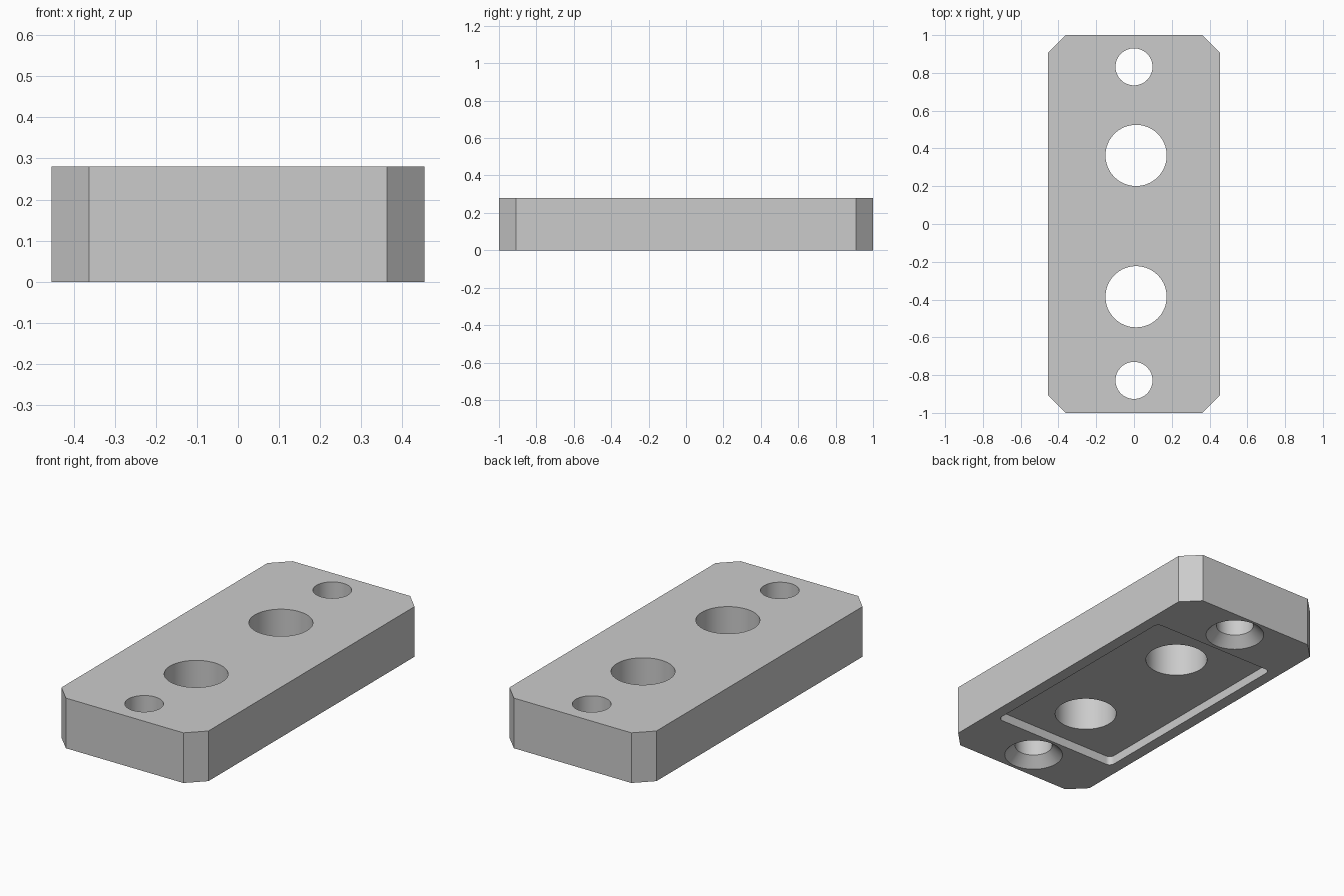
import bpy
import bmesh
from math import sin, cos, pi

cube = bpy.data.objects.get("Cube")
if cube:
    bpy.data.objects.remove(cube, do_unlink=True)

grey = bpy.data.materials.new("plain grey")
grey.use_nodes = True
colour = (0.6, 0.6, 0.6, 1)
grey.diffuse_color = colour
grey.node_tree.nodes["Principled BSDF"].inputs["Base Color"].default_value = colour


def cornered_rect(hx, hy, r, steps):
    """Rectangle with cut corners (one step) or rounded corners (more steps)."""
    points = []
    for i, (sx, sy) in enumerate([(1, 1), (-1, 1), (-1, -1), (1, -1)]):
        for k in range(steps + 1):
            a = (i + k / steps) * pi / 2
            points.append((sx * (hx - r) + r * cos(a), sy * (hy - r) + r * sin(a)))
    return points


def circle(x, y, r, n=64):
    return [(x + r * cos(2 * pi * k / n), y + r * sin(2 * pi * k / n)) for k in range(n)]


def loft(name, sections):
    """Closed solid through a stack of (outline, height) sections."""
    bm = bmesh.new()
    rings = [[bm.verts.new((x, y, z)) for x, y in outline] for outline, z in sections]
    n = len(rings[0])
    for low, high in zip(rings, rings[1:]):
        for i in range(n):
            j = (i + 1) % n
            bm.faces.new((low[i], low[j], high[j], high[i]))
    bm.faces.new(rings[0][::-1])
    bm.faces.new(rings[-1])
    mesh = bpy.data.meshes.new(name)
    bm.to_mesh(mesh)
    bm.free()
    mesh.materials.append(grey)
    obj = bpy.data.objects.new(name, mesh)
    bpy.context.collection.objects.link(obj)
    return obj


# Block with chamfered vertical corners
height = 0.28
block = loft("mounting_block", [(cornered_rect(0.454, 1, 0.091, 1), z) for z in (0, height)])

# Shallow rounded pocket in the underside
pocket = cornered_rect(0.388, 0.657, 0.03, 8)
cutters = [loft("pocket_cutter", [(pocket, -0.1), (pocket, 0.05)])]

# Large through holes
for y in (0.363, -0.385):
    ring = circle(0.011, y, 0.162)
    cutters.append(loft("large_hole_cutter", [(ring, -0.1), (ring, height + 0.1)]))

# Screw holes, countersunk from below
for y in (0.832, -0.828):
    wide, narrow = circle(0, y, 0.203), circle(0, y, 0.098)
    cutters.append(loft("screw_hole_cutter",
                        [(wide, -0.05), (narrow, 0.055), (narrow, height + 0.1)]))

bpy.ops.object.select_all(action="DESELECT")
block.select_set(True)
bpy.context.view_layer.objects.active = block
for cutter in cutters:
    cutter.hide_render = True
    cut = block.modifiers.new("cut", "BOOLEAN")
    cut.operation = "DIFFERENCE"
    cut.solver = "EXACT"
    cut.object = cutter
    bpy.ops.object.modifier_apply(modifier=cut.name)
    bpy.data.objects.remove(cutter, do_unlink=True)

bpy.ops.object.shade_smooth_by_angle(angle=pi / 6)
